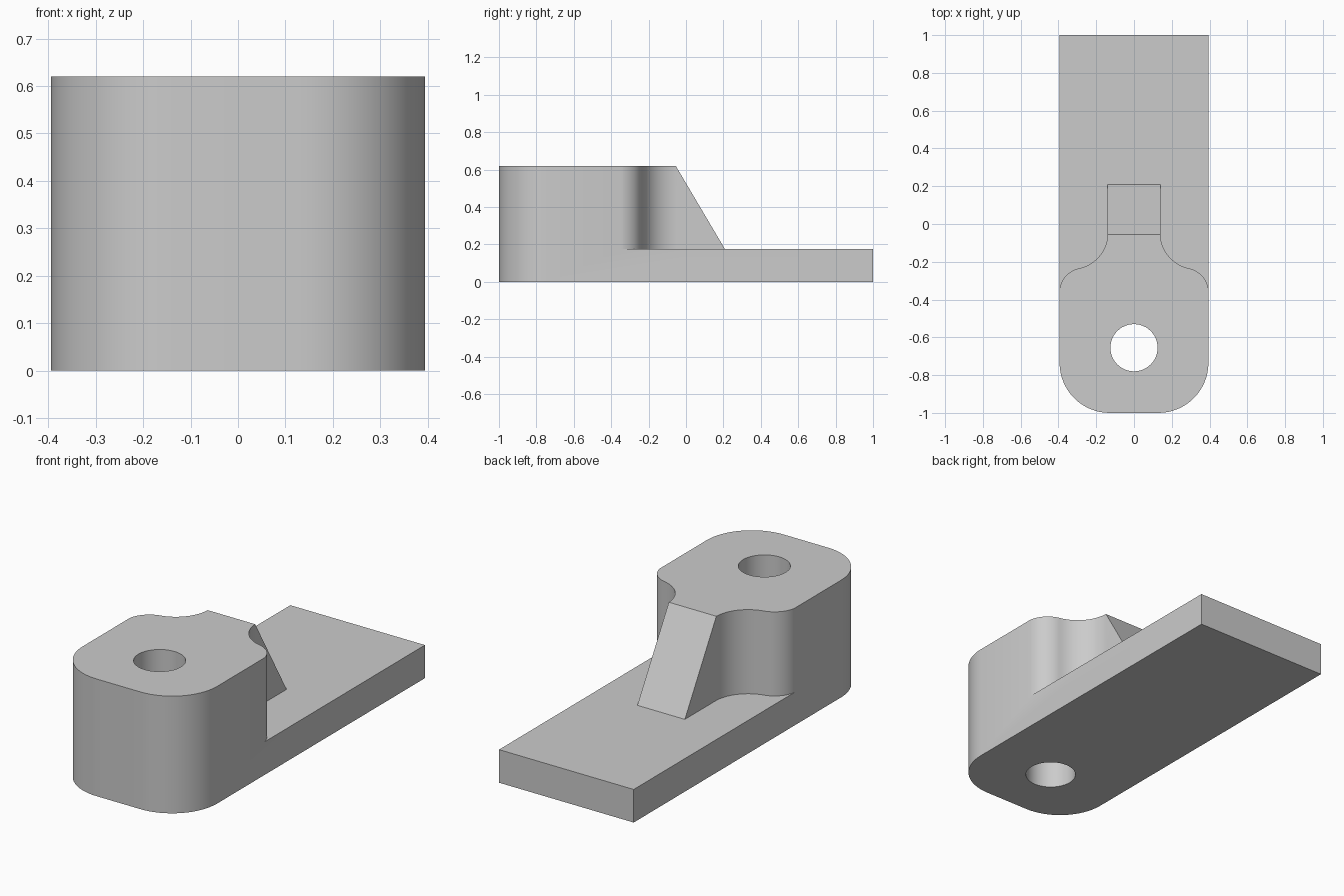
import bpy
import bmesh
from math import cos, sin, radians
from mathutils import Vector

if "Cube" in bpy.data.objects:
    bpy.data.objects.remove(bpy.data.objects["Cube"])

HALF_W, HEIGHT, PLATE_T, RIB_W = 0.394, 0.62, 0.175, 0.139

grey = bpy.data.materials.new("plain grey")
grey.use_nodes = True
grey.diffuse_color = (0.6, 0.6, 0.6, 1)
grey.node_tree.nodes["Principled BSDF"].inputs["Base Color"].default_value = (0.6, 0.6, 0.6, 1)


def arc(cx, cy, r, start, end, steps=16):
    angles = [radians(start + (end - start) * i / steps) for i in range(steps + 1)]
    return [(cx + r * cos(a), cy + r * sin(a)) for a in angles]


def prism(name, points, offset):
    """Extrude a closed loop of 3D points along offset."""
    bm = bmesh.new()
    face = bm.faces.new([bm.verts.new(p) for p in points])
    grown = bmesh.ops.extrude_face_region(bm, geom=[face])["geom"]
    bmesh.ops.translate(bm, verts=[v for v in grown if isinstance(v, bmesh.types.BMVert)],
                        vec=Vector(offset))
    bmesh.ops.recalc_face_normals(bm, faces=bm.faces)
    mesh = bpy.data.meshes.new(name)
    bm.to_mesh(mesh)
    bm.free()
    mesh.materials.append(grey)
    obj = bpy.data.objects.new(name, mesh)
    bpy.context.collection.objects.link(obj)
    return obj


def cut(target, cutter):
    cutter.hide_render = True
    mod = target.modifiers.new("cut", "BOOLEAN")
    mod.operation = "DIFFERENCE"
    mod.solver = "EXACT"
    mod.object = cutter
    bpy.context.view_layer.objects.active = target
    bpy.ops.object.modifier_apply(modifier=mod.name)
    bpy.data.objects.remove(cutter)


# Body: full plan outline with rounded front corners
r = 0.265
plan = [(HALF_W, 1), (-HALF_W, 1)]
plan += arc(r - HALF_W, r - 1, r, 180, 270) + arc(HALF_W - r, r - 1, r, 270, 360)
body = prism("clamp_body", [(x, y, 0) for x, y in plan], (0, 0, HEIGHT))

# Side reliefs: convex shoulder flowing into a concave neck beside the rib
turn = 78
shoulder = arc(0.263, -0.365, 0.133, 9.5, turn)
sx, sy = shoulder[-1]
neck_r = (sx - RIB_W) / (1 - cos(radians(turn)))
neck = arc(sx + neck_r * cos(radians(turn)), sy + neck_r * sin(radians(turn)),
           neck_r, 180 + turn, 180)
relief = [(0.5, shoulder[0][1])] + shoulder + neck[1:] + [(RIB_W, 1.2), (0.5, 1.2)]
for side in (1, -1):
    cut(body, prism("relief_cutter", [(side * x, y, PLATE_T) for x, y in relief], (0, 0, 1)))

# Sloped rear of the rib, and the flat plate behind it
top_y, foot_y = -0.055, 0.208
slope = (foot_y - top_y) / (HEIGHT - PLATE_T)
ramp = [(top_y - 0.2 * slope, HEIGHT + 0.2), (foot_y, PLATE_T), (1.2, PLATE_T), (1.2, HEIGHT + 0.2)]
cut(body, prism("ramp_cutter", [(-0.6, y, z) for y, z in ramp], (1.2, 0, 0)))

# Vertical through hole
hole = arc(0, -0.655, 0.125, 0, 360, 48)[:-1]
cut(body, prism("hole_cutter", [(x, y, -0.1) for x, y in hole], (0, 0, 1)))

# Smooth curved walls, sharp edges elsewhere
bpy.ops.object.select_all(action="DESELECT")
body.select_set(True)
bpy.context.view_layer.objects.active = body
bpy.ops.object.shade_smooth_by_angle(angle=radians(25))
